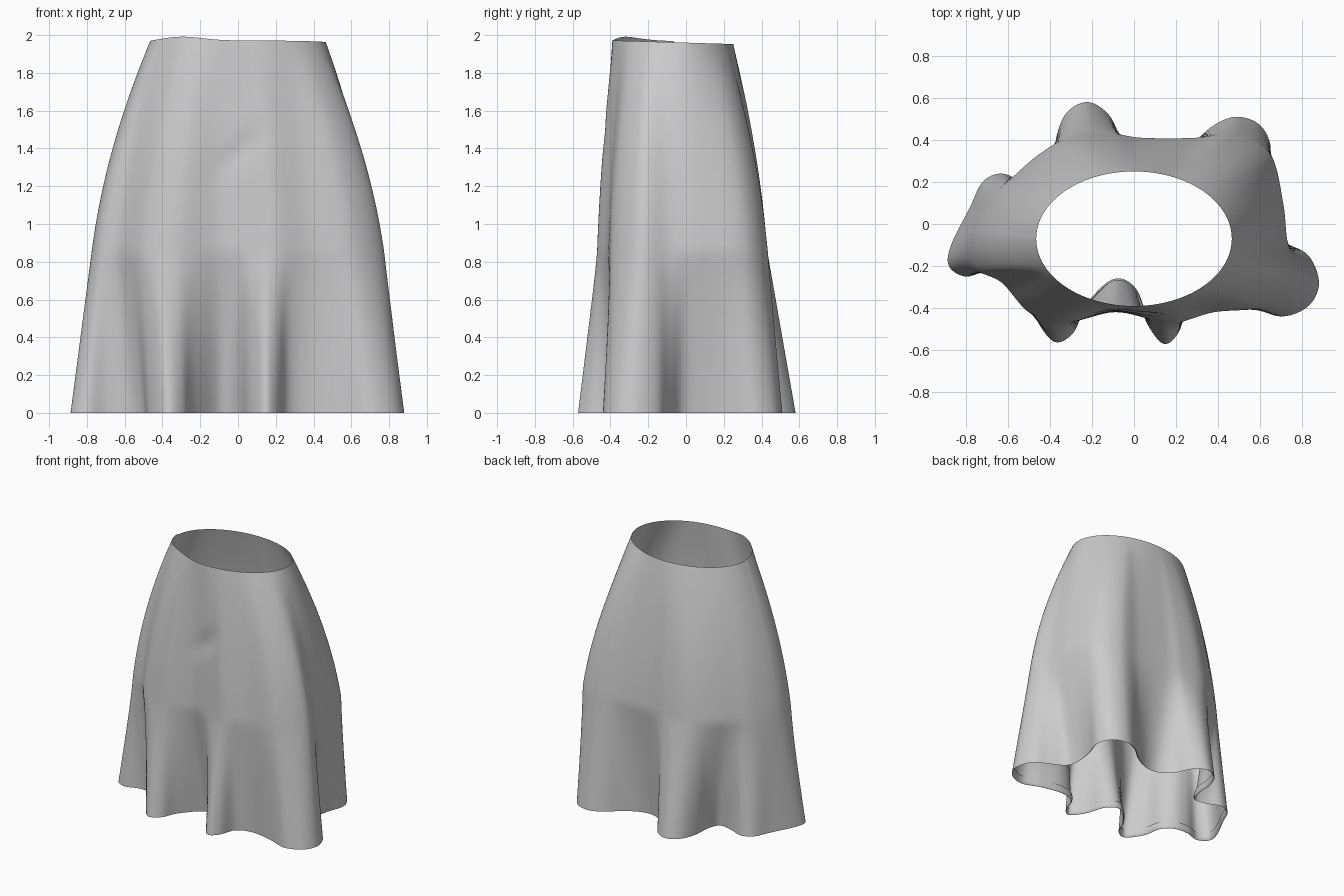
import bpy
import math
from mathutils import Vector

# Remove the default cube only
default_cube = bpy.data.objects.get("Cube")
if default_cube:
    bpy.data.objects.remove(default_cube, do_unlink=True)

# Fabric colour
fabric = bpy.data.materials.new("grey_fabric")
fabric.use_nodes = True
fabric_colour = (0.6, 0.6, 0.6, 1)
fabric.diffuse_color = fabric_colour
fabric.node_tree.nodes["Principled BSDF"].inputs["Base Color"].default_value = fabric_colour

# Wavy hem outline, counter-clockwise from the right-hand fold
HEM = [(.88, -.28), (.83, -.15), (.72, -.09), (.61, -.02), (.59, .1), (.61, .22),
       (.65, .36), (.6, .47), (.49, .51), (.38, .47), (.27, .38), (.15, .32),
       (.04, .32), (-.05, .39), (-.12, .52), (-.22, .58), (-.32, .53), (-.37, .41),
       (-.38, .28), (-.42, .19), (-.52, .2), (-.63, .24), (-.72, .2), (-.78, .08),
       (-.87, -.1), (-.88, -.2), (-.8, -.25), (-.69, -.22), (-.58, -.23), (-.5, -.3),
       (-.47, -.44), (-.38, -.56), (-.29, -.52), (-.23, -.4), (-.1, -.27), (0, -.31),
       (.06, -.47), (.14, -.57), (.21, -.52), (.26, -.4), (.38, -.36), (.55, -.39),
       (.7, -.44), (.83, -.39)]

# Smoother outline at thigh height, one point for every second hem point
THIGH = [(.77, -.25), (.73, -.08), (.71, .1), (.65, .33), (.49, .43), (.29, .41),
         (.04, .41), (-.11, .43), (-.29, .42), (-.44, .34), (-.57, .23), (-.68, .12),
         (-.77, -.06), (-.75, -.21), (-.63, -.28), (-.5, -.42), (-.33, -.47),
         (-.1, -.42), (.07, -.45), (.2, -.47), (.38, -.42), (.62, -.39)]

COLUMNS = len(HEM) * 6
ROWS = 48
THIGH_HEIGHT = .85


def closed_spline(points, count):
    """Sample a closed Catmull-Rom curve evenly in its parameter."""
    points = [Vector(point) for point in points]
    total = len(points)
    samples = []
    for step in range(count):
        position = step * total / count
        index = int(position)
        t = position - index
        before, start, end, after = (points[(index + k) % total] for k in (-1, 0, 1, 2))
        samples.append(start + .5 * t * (
            end - before
            + t * (2 * before - 5 * start + 4 * end - after
                   + t * (3 * (start - end) + after - before))))
    return samples


def waist_point(point):
    """Point of the oval waist that lies above a thigh point."""
    angle = math.atan2((point.y + .03) / .44, point.x / .75)
    return Vector((.465 * math.cos(angle), -.07 + .32 * math.sin(angle)))


def waist_height(point):
    """Waist edge, slightly raised at the front with a soft ripple."""
    height = 1.96 - .03 * point.y
    if point.y < -.07:
        height += .022 * math.exp(-((point.x + .3) / .15) ** 2)
    return height


def bell(value, width):
    return math.exp(-(value / width) ** 2)


hem_outline = closed_spline(HEM, COLUMNS)
thigh_outline = closed_spline(THIGH, COLUMNS)
waist_outline = [waist_point(point) for point in thigh_outline]


def cloth_point(column, level):
    """Cloth position for a column and a level from hem (0) to waist (1)."""
    hem, thigh, waist = (ring[column] for ring in (hem_outline, thigh_outline, waist_outline))
    z = level * waist_height(waist)
    if z < THIGH_HEIGHT:
        flat = hem.lerp(thigh, z / THIGH_HEIGHT)
    else:
        rise = (z - THIGH_HEIGHT) / (waist_height(waist) - THIGH_HEIGHT)
        flat = thigh.lerp(waist, rise * (.45 + .55 * rise))
    # Small diagonal pinch in the front panel
    if flat.y < -.2:
        across = (z - 1.4) - flat.x
        along = (z - 1.4) + flat.x
        flat.y += .015 * bell(across + .03, .09) * bell(along, .2)
    return Vector((flat.x, flat.y, z))


def inward(column):
    """Unit direction pointing into the skirt at the hem."""
    tangent = hem_outline[(column + 1) % COLUMNS] - hem_outline[column - 1]
    return Vector((-tangent.y, tangent.x, 0)).normalized()


def build_sheet(name, rings):
    """Skin a stack of closed rings into one smooth sheet."""
    vertices = [point for ring in rings for point in ring]
    faces = []
    for row in range(len(rings) - 1):
        for column in range(COLUMNS):
            following = (column + 1) % COLUMNS
            low, high = row * COLUMNS, (row + 1) * COLUMNS
            faces.append((low + column, low + following, high + following, high + column))
    mesh = bpy.data.meshes.new(name)
    mesh.from_pydata(vertices, [], faces)
    mesh.materials.append(fabric)
    mesh.polygons.foreach_set("use_smooth", [True] * len(mesh.polygons))
    sheet = bpy.data.objects.new(name, mesh)
    bpy.context.collection.objects.link(sheet)
    return sheet


# Skirt body
build_sheet("skirt_body", [
    [cloth_point(column, row / ROWS) for column in range(COLUMNS)]
    for row in range(ROWS + 1)])

# Turned-up hem on the inside
build_sheet("hem_turn_up", [
    [cloth_point(column, level) + inward(column) * depth for column in range(COLUMNS)]
    for level, depth in ((.03, .008), (.015, .012), (.003, .008), (0, 0))])
